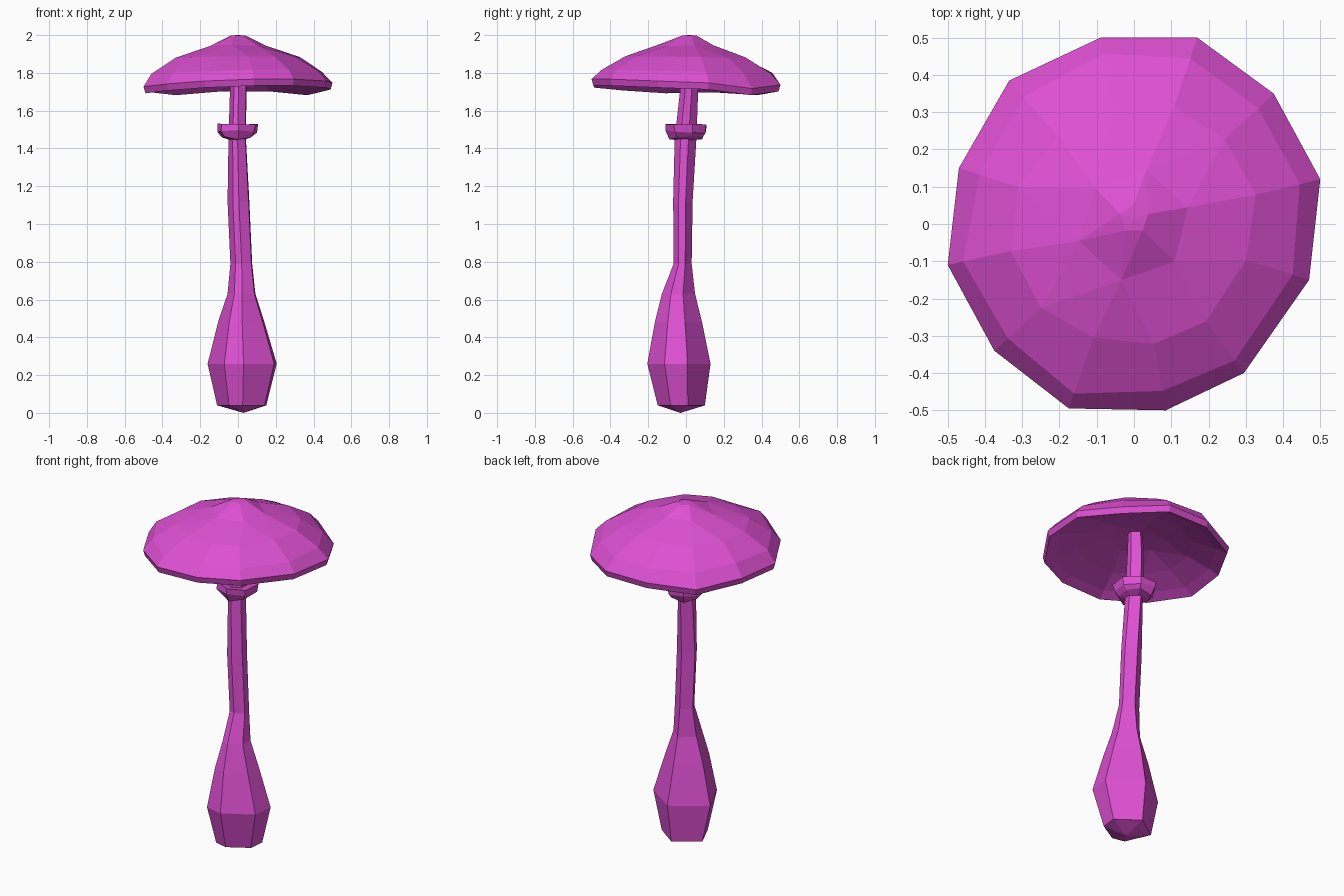
import bpy
import math
import random

random.seed(4)

default_cube = bpy.data.objects.get("Cube")
if default_cube:
    bpy.data.objects.remove(default_cube, do_unlink=True)

# One flat colour for the whole mushroom
magenta = bpy.data.materials.new("magenta")
magenta.use_nodes = True
magenta.diffuse_color = (0.73, 0.08, 0.65, 1)
magenta.node_tree.nodes["Principled BSDF"].inputs["Base Color"].default_value = magenta.diffuse_color


def bridge(a, b):
    """Join two closed index rings, as quads if equal and as a triangle zipper if not."""
    n, m = len(a), len(b)
    if n == m:
        return [(a[i], a[(i + 1) % n], b[(i + 1) % n], b[i]) for i in range(n)]
    faces, i, j = [], 0, 0
    while i < n or j < m:
        if j >= m or (i < n and (i + 0.5) / n <= (j + 0.5) / m):
            faces.append((a[i % n], a[(i + 1) % n], b[j % m]))
            i += 1
        else:
            faces.append((a[i % n], b[(j + 1) % m], b[j % m]))
            j += 1
    return faces


def loft(name, rings, closed=False):
    """Skin a list of point rings; a ring of one point closes an end to a tip."""
    verts, faces, index_rings = [], [], []
    for ring in rings:
        index_rings.append(list(range(len(verts), len(verts) + len(ring))))
        verts.extend(ring)
    pairs = list(zip(index_rings, index_rings[1:]))
    if closed:
        pairs.append((index_rings[-1], index_rings[0]))
    for a, b in pairs:
        if len(a) == 1:
            faces += [(a[0], b[(i + 1) % len(b)], b[i]) for i in range(len(b))]
        elif len(b) == 1:
            faces += [(a[i], a[(i + 1) % len(a)], b[0]) for i in range(len(a))]
        else:
            faces += bridge(a, b)
    if not closed and len(index_rings[-1]) > 1:
        faces.append(tuple(index_rings[-1]))
    mesh = bpy.data.meshes.new(name)
    mesh.from_pydata(verts, [], faces)
    mesh.materials.append(magenta)
    obj = bpy.data.objects.new(name, mesh)
    bpy.context.collection.objects.link(obj)
    return obj


# Stem: uneven six-sided sections given as height, x range and y range
corner_angles = [math.radians(a) for a in (-27, 16, 88, 165, 240, 272)]
sections = [
    (0.04, -0.11, 0.15, -0.15, 0.10),
    (0.26, -0.16, 0.205, -0.205, 0.13),
    (0.48, -0.105, 0.14, -0.165, 0.085),
    (0.63, -0.055, 0.092, -0.128, 0.048),
    (0.79, -0.04, 0.075, -0.065, 0.03),
    (1.12, -0.055, 0.06, -0.068, 0.035),
    (1.45, -0.05, 0.042, -0.06, 0.055),
    (1.72, -0.042, 0.045, -0.03, 0.065),
    (1.85, -0.035, 0.045, -0.02, 0.06),
]
stem_rings = [[(0.03, -0.03, 0)]]
for z, x0, x1, y0, y1 in sections:
    ring = []
    for angle in corner_angles:
        x = (x0 + x1) / 2 + (x1 - x0) / 2 * math.cos(angle) / math.cos(corner_angles[1])
        y = (y0 + y1) / 2 + (y1 - y0) / 2 * math.sin(angle)
        ring.append((x, y, z))
    stem_rings.append(ring)
loft("stem", stem_rings)


# Collar: an uneven flared band around the stem
def collar_ring(radius, height, wobble):
    ring = []
    for k in range(7):
        angle = (k + 0.3) * math.tau / 7
        r = radius + random.uniform(-wobble, wobble)
        z = height + random.uniform(-wobble, wobble)
        ring.append((r * math.cos(angle) - 0.003, r * math.sin(angle) + 0.005, z))
    return ring


loft("collar", [
    collar_ring(0.04, 1.445, 0),
    collar_ring(0.085, 1.455, 0.01),
    collar_ring(0.107, 1.49, 0.01),
    collar_ring(0.113, 1.53, 0.006),
    collar_ring(0.04, 1.51, 0),
], closed=True)

# Cap: twelve-sided wavy rim, counter-clockwise from the left side
rim = [(0.5, 0.12), (0.375, 0.35), (0.17, 0.5), (-0.09, 0.5),
       (-0.335, 0.385), (-0.47, 0.15), (-0.5, -0.11), (-0.375, -0.34),
       (-0.175, -0.495), (0.085, -0.5), (0.295, -0.4), (0.47, -0.15)]
droop = [0.0, -0.03, -0.01, -0.01, -0.03, -0.015,
         -0.02, -0.005, 0.01, 0.02, 0.02, 0.01]


def rim_ring(scale, height, wave, wobble=0):
    """A scaled copy of the rim outline, following its waves in part."""
    ring = []
    for (x, y), d in zip(rim, droop):
        s = scale + random.uniform(-wobble, wobble)
        ring.append((x * s, y * s, height + d * wave))
    return ring


def small_ring(count, radius, height, wobble, y_shift=0):
    """A rough regular ring for the crown."""
    ring = []
    for k in range(count):
        angle = 0.3 + k * math.tau / count
        r = radius + random.uniform(-wobble, wobble)
        ring.append((r * math.cos(angle), r * math.sin(angle) + y_shift,
                     height + random.uniform(-wobble, wobble) * 0.3))
    return ring


loft("cap", [
    # shallow hollow underneath
    [(0, 0.02, 1.835)],
    small_ring(6, 0.15, 1.82, 0.01),
    rim_ring(0.62, 1.78, 0.4),
    rim_ring(0.87, 1.738, 0.8),
    # rim edge
    rim_ring(0.98, 1.712, 1),
    rim_ring(1.0, 1.747, 1),
    # domed top and pointed crown
    rim_ring(0.9, 1.805, 0.5, 0.02),
    rim_ring(0.63, 1.884, 0.2, 0.04),
    small_ring(6, 0.145, 1.945, 0.01),
    small_ring(5, 0.04, 1.998, 0, 0.015),
    [(0, 0.015, 2.0)],
])
